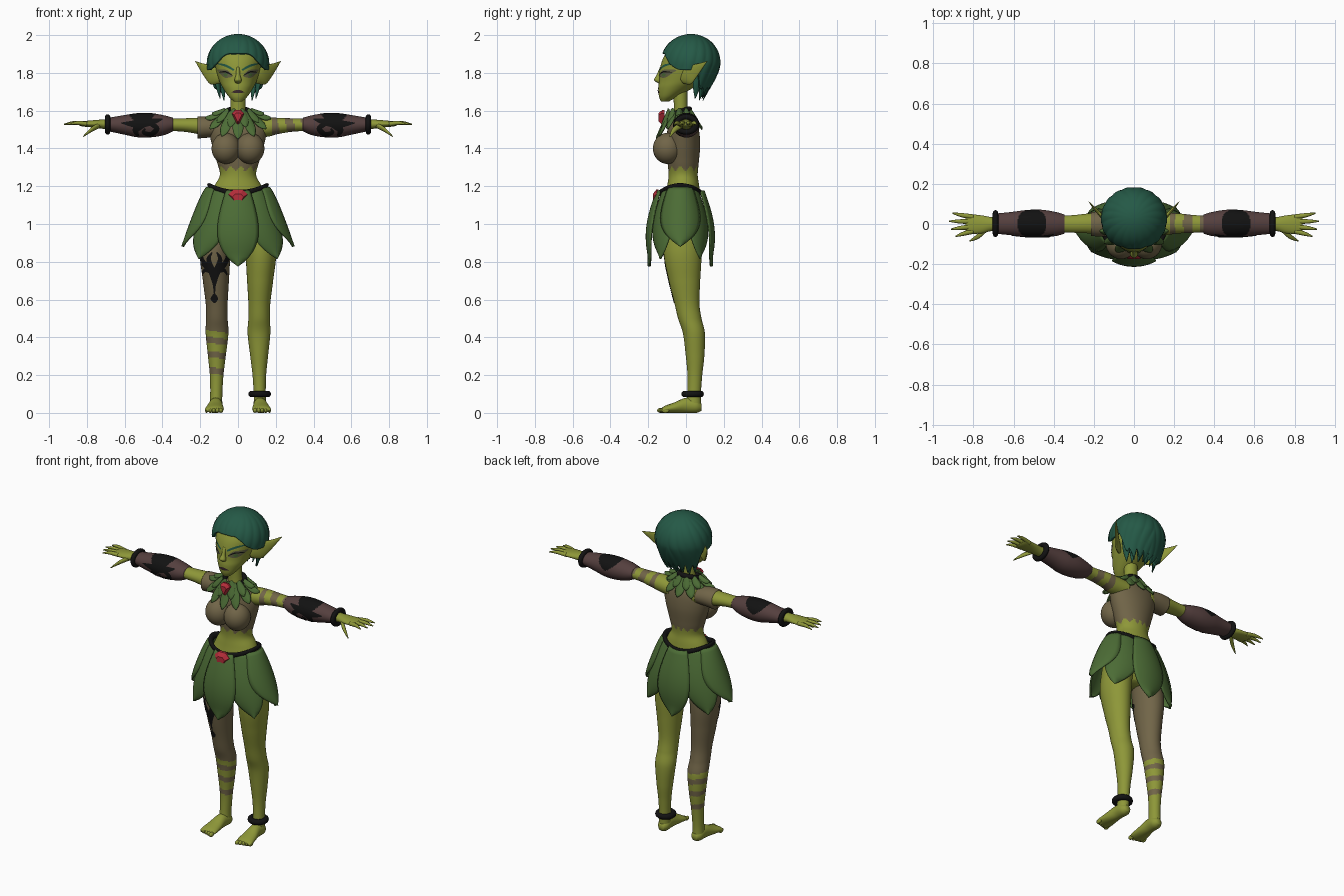
import bpy, bmesh
from math import sin, cos, pi, atan2, asin
from mathutils import Vector
from mathutils.bvhtree import BVHTree

cube = bpy.data.objects.get("Cube")
if cube:
    bpy.data.objects.remove(cube)
X, Y, Z = Vector((1, 0, 0)), Vector((0, 1, 0)), Vector((0, 0, 1))


def material(name, *rgb):
    m = bpy.data.materials.new(name)
    m.use_nodes = True
    m.diffuse_color = (*rgb, 1)
    m.node_tree.nodes["Principled BSDF"].inputs["Base Color"].default_value = (*rgb, 1)
    return m


skin = material("green skin", .27, .31, .04)
hair_green = material("hair green", .018, .1, .062)
leaf = material("leaf green", .072, .15, .036)
cloth = material("brown cloth", .165, .13, .065)
leather = material("plum leather", .09, .05, .048)
black = material("black", .006, .006, .006)
red = material("red gem", .46, .026, .042)
eyelid = material("grey eyelid", .13, .13, .06)
lip = material("dark lip", .045, .022, .026)


# Mesh from rows of points; rule picks a material slot from a face centre
def grid(name, rows, mats, wrap=True, cap=True, rule=None, thick=0, smooth=True):
    bm = bmesh.new()
    vs = [[p and bm.verts.new(p) for p in row] for row in rows]
    n = len(rows[0])
    for r0, r1 in zip(vs, vs[1:]):
        for j in range(n if wrap else n - 1):
            quad = [r0[j], r0[(j + 1) % n], r1[(j + 1) % n], r1[j]]
            if all(quad):
                bm.faces.new(quad)
    if cap:
        bm.faces.new(vs[0])
        bm.faces.new(vs[-1])
    bmesh.ops.remove_doubles(bm, verts=bm.verts, dist=1e-5)
    bmesh.ops.recalc_face_normals(bm, faces=bm.faces)
    for f in bm.faces:
        f.smooth = smooth
        if rule:
            f.material_index = int(rule(f.calc_center_median()))
    mesh = bpy.data.meshes.new(name)
    bm.to_mesh(mesh)
    bm.free()
    for m in mats if isinstance(mats, list) else [mats]:
        mesh.materials.append(m)
    ob = bpy.data.objects.new(name, mesh)
    bpy.context.collection.objects.link(ob)
    if thick:
        mod = ob.modifiers.new("thickness", "SOLIDIFY")
        mod.thickness, mod.offset = thick, 0
    return ob


def spline(pts, sub):
    out = []
    for i in range(len(pts) - 1):
        four = pts[max(i - 1, 0)], pts[i], pts[i + 1], pts[min(i + 2, len(pts) - 1)]
        for k in range(sub):
            t = k / sub
            out.append([b + .5 * t * (c - a + t * (2*a - 5*b + 4*c - d + t * (3*(b - c) + d - a)))
                        for a, b, c, d in zip(*four)])
    return out + [list(pts[-1])]


# Stations are x, y, z, radius along u, radius along v
def sweep(name, stations, u, v, mats, side=1, n=32, sub=6, **kw):
    rows = []
    for x, y, z, ru, rv in spline(stations, sub):
        ring = [Vector((x, y, z)) + u * max(ru, .001) * cos(2*pi*j/n) + v * max(rv, .001) * sin(2*pi*j/n)
                for j in range(n)]
        rows.append([Vector((p.x * side, p.y, p.z)) for p in ring])
    return grid(name, rows, mats, **kw)


def ball(name, loc, scale, mat):
    bpy.ops.mesh.primitive_uv_sphere_add(segments=32, ring_count=16, location=loc, radius=1)
    ob = bpy.context.object
    ob.name, ob.scale = name, scale
    ob.data.materials.append(mat)
    ob.data.shade_smooth()


def hoop(name, loc, rx, ry, r, rot=(0, 0, 0), lift=0):
    bpy.ops.mesh.primitive_torus_add(location=loc, rotation=rot, major_radius=rx, minor_radius=r,
                                     major_segments=48, minor_segments=12)
    ob = bpy.context.object
    ob.name, ob.scale.y = name, ry / rx
    for v in ob.data.vertices:
        v.co.z += lift * (v.co.x / rx) ** 2
    ob.data.materials.append(black)
    ob.data.shade_smooth()


# Painted stroke of x, z, half width laid on the front of a target
def stroke(name, target, pts, mat, gap=.003):
    tree = BVHTree.FromPolygons([v.co for v in target.data.vertices],
                                [p.vertices for p in target.data.polygons])
    path, rows = spline(pts, 8), []
    for i, (x, z, w) in enumerate(path):
        a, b = path[max(i - 1, 0)], path[min(i + 1, len(path) - 1)]
        d = Vector((b[0] - a[0], b[1] - a[1])).normalized()
        row = []
        for k in (-1, -.5, 0, .5, 1):
            hit = tree.ray_cast(Vector((x - d.y * w * k, -1, z + d.x * w * k)), Y)[0]
            row.append(hit - Y * gap if hit else None)
        rows.append(row)
    grid(name, rows, mat, wrap=False, cap=False)


# Pointed leaf wrapped on a surface of angle from the front and length
def petal(name, surface, angle, half, length, layer):
    rows = []
    for i in range(17):
        s = i / 16
        w = half * (1 - s ** 3) * (.75 + .4 * s)
        rows.append([surface(angle + w * k / 5, s * length, layer + .012 * (1 - (k / 5) ** 2))
                     for k in range(-5, 6)])
    grid(name, rows, leaf, wrap=False, cap=False, thick=.007)


def skirt(a, s, out):
    rx, ry = .145 + out + .14 * s ** .8, .105 + out + .055 * sin(min(s, 1) * 2.2)
    return Vector((rx * sin(a), -.03 - ry * cos(a), 1.175 + .02 * sin(a) ** 2 - .34 * s))


def mantle(a, s, out):
    drop = .035 + .08 * abs(cos(a)) + .025 * cos(a)
    return Vector(((.07 + .1 * s) * sin(a), -.035 - (.06 + .06 * s) * cos(a), 1.585 + out - drop * s))


def gem(name, y, z, size):
    outline = [(-.5, 1), (.5, 1), (1, .55), (.12, -1), (-.12, -1), (-1, .55)]
    rows = [[Vector((x * size * k, y - d, z + h * size * 1.15 * k)) for x, h in outline]
            for k, d in ((1, 0), (1, .012), (.6, .03))]
    grid(name, rows, red, smooth=False)


# Torso with a ragged cropped top
sweep("torso", [(0, -.02, .92, .08, .06), (0, -.02, 1, .17, .1), (0, -.02, 1.1, .165, .1),
                (0, -.015, 1.2, .125, .085), (0, -.015, 1.26, .096, .077), (0, -.015, 1.33, .112, .083),
                (0, -.015, 1.42, .138, .09), (0, -.015, 1.5, .152, .083), (0, -.015, 1.55, .13, .065),
                (0, -.025, 1.585, .06, .045)], X, Y, [skin, cloth], n=80, sub=9,
      rule=lambda c: c.z > 1.295 + .012 * sin(11 * atan2(c.x, -c.y)))
sweep("neck", [(0, -.02, 1.53, .055, .05), (0, -.027, 1.6, .041, .037), (0, -.03, 1.72, .04, .038)],
      X, Y, skin)
sweep("sleeve", [(-.1, 0, 1.51, .06, .05), (-.16, 0, 1.513, .062, .056), (-.215, 0, 1.51, .06, .058)],
      Y, Z, cloth)

# Head and face
head = sweep("head", [(0, -.112, 1.648, .022, .02), (0, -.093, 1.675, .05, .05), (0, -.055, 1.72, .08, .092),
                      (0, -.02, 1.76, .1, .122), (0, 0, 1.82, .117, .138), (0, .006, 1.88, .122, .126),
                      (0, .02, 1.94, .1, .1), (0, .025, 1.975, .05, .05)], X, Y, skin, n=64, sub=8)
sweep("nose", [(0, -.128, 1.83, .01, .01), (0, -.143, 1.79, .011, .012), (0, -.15, 1.762, .019, .019),
               (0, -.138, 1.745, .012, .008)], X, Y, skin)
stroke("lips", head, [(-.034, 1.697, .001), (-.01, 1.701, .008), (.01, 1.701, .008), (.034, 1.697, .001)], lip)
for s, side in ((1, "left"), (-1, "right")):
    stroke(side + "_eyelid", head, [(s*.028, 1.783, .003), (s*.065, 1.795, .021), (s*.108, 1.815, .003)], eyelid)
    stroke(side + "_iris", head, [(s*.055, 1.788, .002), (s*.066, 1.79, .01), (s*.077, 1.792, .002)], leaf, .005)
    stroke(side + "_lash", head, [(s*.03, 1.787, .002), (s*.065, 1.805, .004), (s*.1, 1.803, .002)], black, .006)
    stroke(side + "_brow", head, [(s*.022, 1.815, .005), (s*.065, 1.838, .006), (s*.112, 1.85, .002)], hair_green)
    sweep(side + "_ear", [(.09, -.02, 1.77, .015, .03), (.13, .01, 1.783, .014, .048), (.165, .045, 1.81, .01, .036),
                          (.2, .082, 1.838, .006, .016), (.226, .112, 1.862, .001, .001)],
          Vector((.7, -.7, 0)), Vector((-.3, -.3, .9)), skin, s)


# Swept hair with a centre parting and jagged nape
def ramp(f, lo, hi):
    t = min(max((f - lo) / (hi - lo), 0), 1)
    return t * t * (3 - 2 * t)


def hair_point(a, k):
    f, back = abs(a) / pi, max(0, -cos(a))
    saw = abs((f * 9) % 1 - .5) * 2
    t = k * (.78 + .45 * ramp(f, .1, .4) + .95 * ramp(f, .54, .66) - .4 * saw * ramp(f, .5, .65))
    e = max(t - 1, 0)
    r = sin(min(t, 1) * pi / 2) * (1 - (.12 + .33 * back) * e ** 1.4)
    r *= 1 + .025 * (abs(sin(9 * abs(a) + 3.5 * t)) - .3) * min(1, t * 2)
    z = 1.85 + .15 * cos(t * pi / 2) if t < 1 else 1.85 - .15 * e
    return Vector((.157 * r * sin(a), .028 - (.156 if back == 0 else .148) * r * cos(a), z))


grid("hair", [[hair_point(2*pi*j/144 - pi, k / 30) for j in range(144)] for k in range(31)],
     hair_green, cap=False, thick=.012)
for i in range(-3, 4):
    a = i * .42
    sweep("nape_lock", [(.12 * sin(a), .03 + .11 * cos(a), 1.8, .025, .012),
                        (.11 * sin(a), .03 + .09 * cos(a), 1.73, .022, .012),
                        (.1 * sin(a), .03 + .06 * cos(a), 1.655 + .01 * (i % 2), .002, .002)],
          Vector((cos(a), -sin(a), 0)), Vector((sin(a), cos(a), 0)), hair_green, n=12)


# Arms, hands, bracers, legs and feet
def arm_rule(c):
    band = (c.x + .25 * (c.z - 1.52)) % .085
    return .18 < c.x < .42 and band < .045


def leg_rule(c):
    z = c.z + .15 * (c.x + .11)
    return c.x < 0 and (z > .43 or any(lo < z < lo + .032 for lo in (.365, .29, .205)))


for s, side in ((1, "left"), (-1, "right")):
    ball(side + "_bust", (s * .064, -.098, 1.4), (.076, .077, .082), cloth)
    sweep(side + "_arm", [(.08, 0, 1.505, .06, .05), (.16, 0, 1.513, .055, .05), (.22, .003, 1.52, .05, .042),
                          (.32, 0, 1.525, .043, .034), (.45, 0, 1.525, .042, .038), (.6, 0, 1.525, .036, .034),
                          (.7, 0, 1.528, .034, .026), (.76, -.002, 1.53, .045, .02), (.82, 0, 1.53, .048, .014),
                          (.84, 0, 1.53, .035, .008)], Y, Z, [skin, cloth], s, sub=12, rule=arm_rule)
    bracer = sweep(side + "_bracer", [(.345, 0, 1.527, .047, .036), (.39, 0, 1.523, .06, .052),
                                      (.46, .003, 1.523, .068, .064), (.53, .003, 1.523, .067, .064),
                                      (.61, .002, 1.525, .058, .05), (.69, .002, 1.527, .05, .035)],
                   Y, Z, [leather, black], s, n=64, sub=16,
                   rule=lambda c: c.z > 1.522 + 6 * (abs(c.x) - .51) ** 2 + .4 * abs(abs(c.x) - .51))
    for curl in ([(.46, 1.53, .012), (.43, 1.505, .014), (.46, 1.475, .013), (.5, 1.485, .01), (.49, 1.505, .004)],
                 [(.4, 1.555, .003), (.46, 1.54, .018), (.54, 1.53, .02), (.62, 1.535, .002)],
                 [(.5, 1.525, .015), (.54, 1.5, .018), (.53, 1.465, .006)]):
        stroke(side + "_bracer_curl", bracer, [(s * x, z, w) for x, z, w in curl], black)
    hoop(side + "_wrist_ring", (s * .69, .002, 1.527), .04, .05, .014, (0, pi / 2, 0))
    for y, tx, ty in ((-.036, .89, -.062), (-.013, .912, -.026), (.012, .922, .014), (.035, .905, .054)):
        mid = ((.815 + tx) / 2, (y + ty) / 2, 1.535, .0105, .01)
        sweep(side + "_finger", [(.8, y, 1.53, .013, .012), mid, (tx, ty, 1.528, .003, .003)], Y, Z, skin, s, n=12)
    sweep(side + "_thumb", [(.73, -.02, 1.525, .016, .015), (.775, -.06, 1.5, .014, .013),
                            (.82, -.085, 1.463, .003, .003)], Y, Z, skin, s, n=12)
    leg = sweep(side + "_leg", [(.1, -.02, 1.02, .085, .09), (.12, -.018, .85, .082, .1), (.117, -.008, .7, .069, .083),
                                (.113, .005, .58, .058, .066), (.112, .02, .5, .057, .062), (.111, .042, .42, .06, .058),
                                (.112, .048, .3, .047, .049), (.113, .047, .2, .036, .039),
                                (.115, .043, .1, .032, .036), (.117, .04, .03, .034, .04)],
                X, Y, [skin, cloth], s, n=48, sub=14, rule=leg_rule)
    sweep(side + "_foot", [(.115, .083, .03, .018, .018), (.116, .055, .036, .035, .036), (.118, 0, .04, .036, .04),
                           (.122, -.06, .028, .045, .028), (.125, -.11, .019, .05, .019),
                           (.126, -.128, .014, .045, .012)], X, Z, skin, s)
    for i in range(5):
        ball(side + "_toe", (s * (.09 + .019 * i), -.133 + .006 * i, .013), (.012 - .001 * i, .02, .013), skin)

# Flame pattern painted on the legging
for s in (1, -1):
    for curl in ([(0, .67, .006), (.015, .75, .018), (.055, .79, .014), (.07, .83, .01), (.05, .86, .003)],
                 [(.005, .74, .016), (.03, .81, .012), (.012, .85, .003)],
                 [(.02, .75, .012), (.05, .755, .01), (.068, .73, .003)]):
        stroke("legging_flame", leg, [(-.125 + s * x, z, w) for x, z, w in curl], black)
stroke("legging_stem", leg, [(-.125, .73, .012), (-.125, .67, .007), (-.125, .635, .004)], black)
stroke("legging_drop", leg, [(-.125, .635, .002), (-.125, .605, .02), (-.125, .582, .004)], black)

# Petal skirt, inner layer on the diagonals
for i in range(8):
    if i % 2:
        petal("inner_petal", skirt, i * pi / 4, .62, 1.08, -.008)
    else:
        petal("outer_petal", skirt, i * pi / 4, .85 if i % 4 else .55, .92 if i % 4 else 1.17, .008)

# Leaf collar in two rows
for row, (length, count) in enumerate(((1, 12), (.65, 10))):
    for i in range(count):
        petal("collar_leaf", mantle, (i + .5 * row) * 2 * pi / count, .27, length, .004 + .01 * row)

# Bands and gems
hoop("neck_band", (0, -.035, 1.592), .062, .056, .015, (.3, 0, 0))
hoop("belt", (0, -.03, 1.165), .148, .108, .015, lift=.035)
hoop("anklet", (.115, .035, .1), .043, .043, .017)
gem("belt_gem", -.145, 1.125, .05)
gem("neck_gem", -.115, 1.565, .033)
